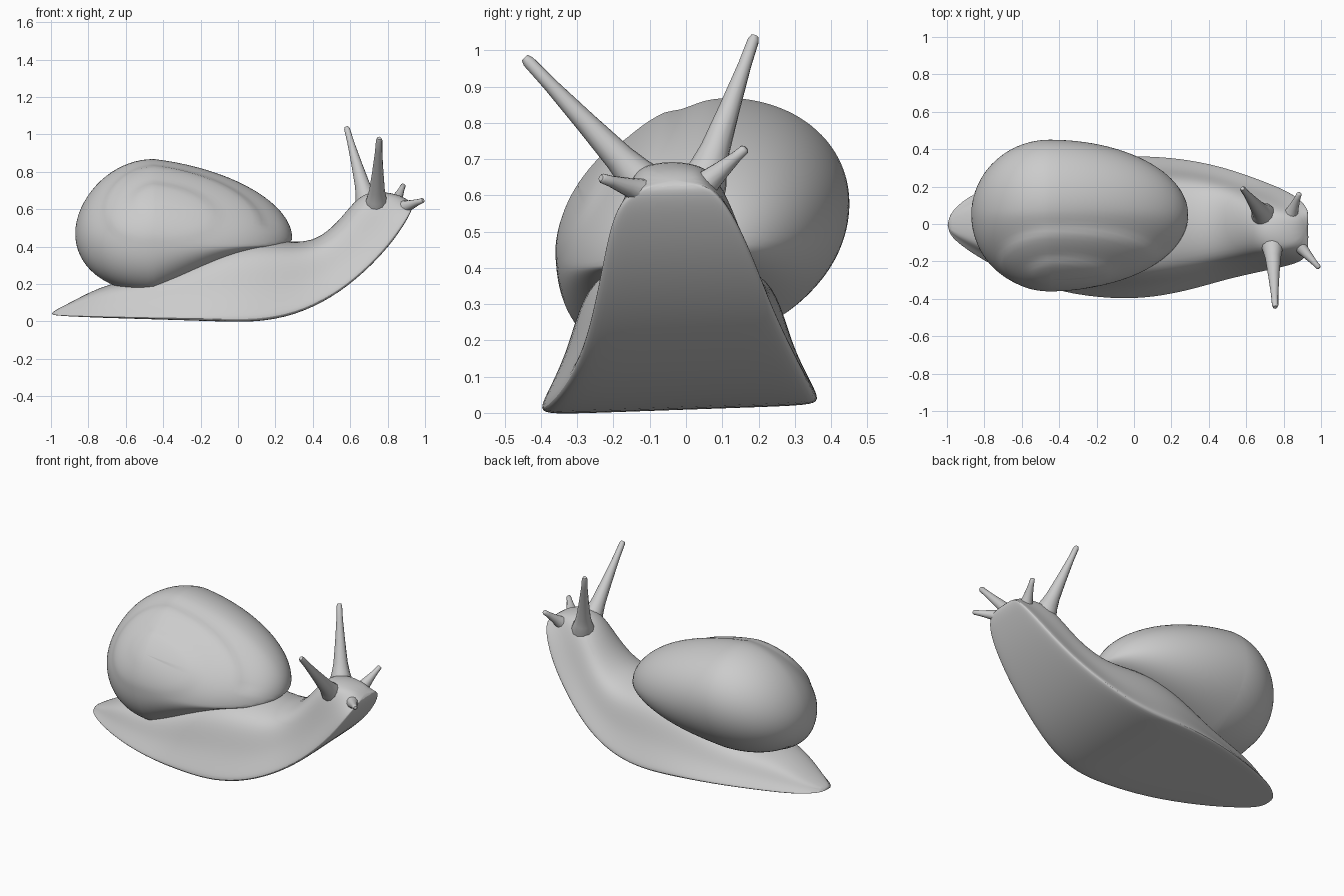
import bpy, bmesh, math
from mathutils import Vector

cube = bpy.data.objects.get("Cube")
if cube:
    bpy.data.objects.remove(cube)

grey = bpy.data.materials.new("soft grey")
grey.use_nodes = True
grey.diffuse_color = (0.6, 0.6, 0.6, 1)
grey.node_tree.nodes["Principled BSDF"].inputs["Base Color"].default_value = (0.6, 0.6, 0.6, 1)


def loft(name, rings, subdiv=0):
    """Skin closed rings of points, cap both ends and smooth the surface."""
    bm = bmesh.new()
    rows = [[bm.verts.new(p) for p in ring] for ring in rings]
    n = len(rows[0])
    for a, b in zip(rows, rows[1:]):
        for i in range(n):
            j = (i + 1) % n
            bm.faces.new((a[i], a[j], b[j], b[i]))
    bm.faces.new(rows[0])
    bm.faces.new(rows[-1])
    bmesh.ops.recalc_face_normals(bm, faces=bm.faces[:])
    mesh = bpy.data.meshes.new(name)
    bm.to_mesh(mesh)
    bm.free()
    obj = bpy.data.objects.new(name, mesh)
    bpy.context.collection.objects.link(obj)
    mesh.materials.append(grey)
    if subdiv:
        mod = obj.modifiers.new("smooth", "SUBSURF")
        mod.levels = mod.render_levels = subdiv
    for o in bpy.context.selected_objects:
        o.select_set(False)
    bpy.context.view_layer.objects.active = obj
    obj.select_set(True)
    bpy.ops.object.shade_smooth_by_angle(angle=math.radians(50))


# Body: sole x, sole z, top x, top z, right edge y, left edge y
stations = [
    (-1.0, .025, -1.0, .05, -.05, .04),
    (-.9, .02, -.88, .11, -.14, .15),
    (-.7, .015, -.7, .21, -.26, .23),
    (-.4, .01, -.4, .25, -.375, .325),
    (-.1, .0, -.1, .42, -.41, .37),
    (.1, -.005, .13, .45, -.40, .37),
    (.3, .03, .3, .425, -.36, .35),
    (.5, .12, .42, .44, -.30, .305),
    (.68, .26, .53, .53, -.26, .24),
    (.82, .41, .62, .65, -.23, .185),
    (.90, .53, .70, .70, -.205, .13),
    (.93, .59, .82, .69, -.165, .085),
    (.935, .62, .89, .665, -.11, .045),
]
# Half cross-section: share of half width, share of height
half = [(.5, 0), (.93, 0), (1, .03), (.95, .13), (.81, .38), (.73, .65), (.6, .88), (.2, .99)]
outline = half + [(-w, h) for w, h in reversed(half)]
rings = []
for sx, sz, tx, tz, y0, y1 in stations:
    mid, wide = (y0 + y1) / 2, (y1 - y0) / 2
    ring = []
    for w, h in outline:
        y = mid + wide * w
        ring.append((sx + (tx - sx) * h, y, sz + (tz - sz) * h + (1 - h) * .035 * (y + .3)))
    rings.append(ring)
loft("body", rings, 2)


# Shell: an egg drawn out to the front, coiled round a pole on its upper right side
def shell_point(phi, theta):
    pole, rim = math.cos(phi), math.sin(phi) * math.sin(theta)
    u = math.sin(phi) * math.cos(theta)
    side = -.85 * pole + .53 * rim
    v = .53 * pole + .85 * rim
    front, back, right = max(0, u), max(0, -u), max(0, -side)
    dent = 0
    for turn in range(2):
        gap = phi - .85 + (theta + 2 * math.pi * turn - 1.6) * .07
        dent = max(dent, .03 * math.exp(-(gap / (.2 if gap > 0 else .07)) ** 2))
    fade = min(1, phi / .4) * (.55 + .45 * math.sin(theta))
    k = 1 - dent * fade
    # The opening is lifted on the right and hangs lower on the left
    lift = max(.15, 1 - front * (.75 - .6 * side))
    x = -.45 + k * u * (.74 if u > 0 else .42)
    y = .05 + k * side * (.41 if side < 0 else .40)
    z = .53 + k * v * (.335 if v > 0 else (.34 + .08 * right) * lift)
    shear = .22 if side < 0 else .12
    return (x, y, z + shear * (y - .05) - .085 * front - .06 * back ** 2)


steps, around = 56, 72
loft("shell", [[shell_point(.02 + (math.pi - .04) * i / steps, 2 * math.pi * j / around)
                for j in range(around)] for i in range(steps + 1)])


# Feelers: tapered stalks flaring into the head
def feeler(name, base, tip, r_base, r_tip):
    base, tip = Vector(base), Vector(tip)
    turn = (tip - base).to_track_quat('Z', 'Y')
    rings = []
    for t, flare in ((-.2, 1.5), (0, 1.35), (.1, 1), (.22, .72), (.5, .4), (.8, .12), (.97, .05), (1, -.1)):
        r = r_tip + (r_base - r_tip) * flare
        rings.append([base.lerp(tip, t) + turn @ Vector((r * math.cos(a), r * math.sin(a), 0))
                      for a in (2 * math.pi * i / 12 for i in range(12))])
    loft(name, rings)


feeler("left_eye_stalk", (.69, .05, .64), (.58, .19, 1.04), .052, .014)
feeler("right_eye_stalk", (.74, -.11, .625), (.755, -.445, .98), .052, .015)
feeler("left_short_feeler", (.83, .03, .61), (.885, .165, .73), .045, .012)
feeler("right_short_feeler", (.86, -.09, .6), (.99, -.235, .648), .045, .012)
